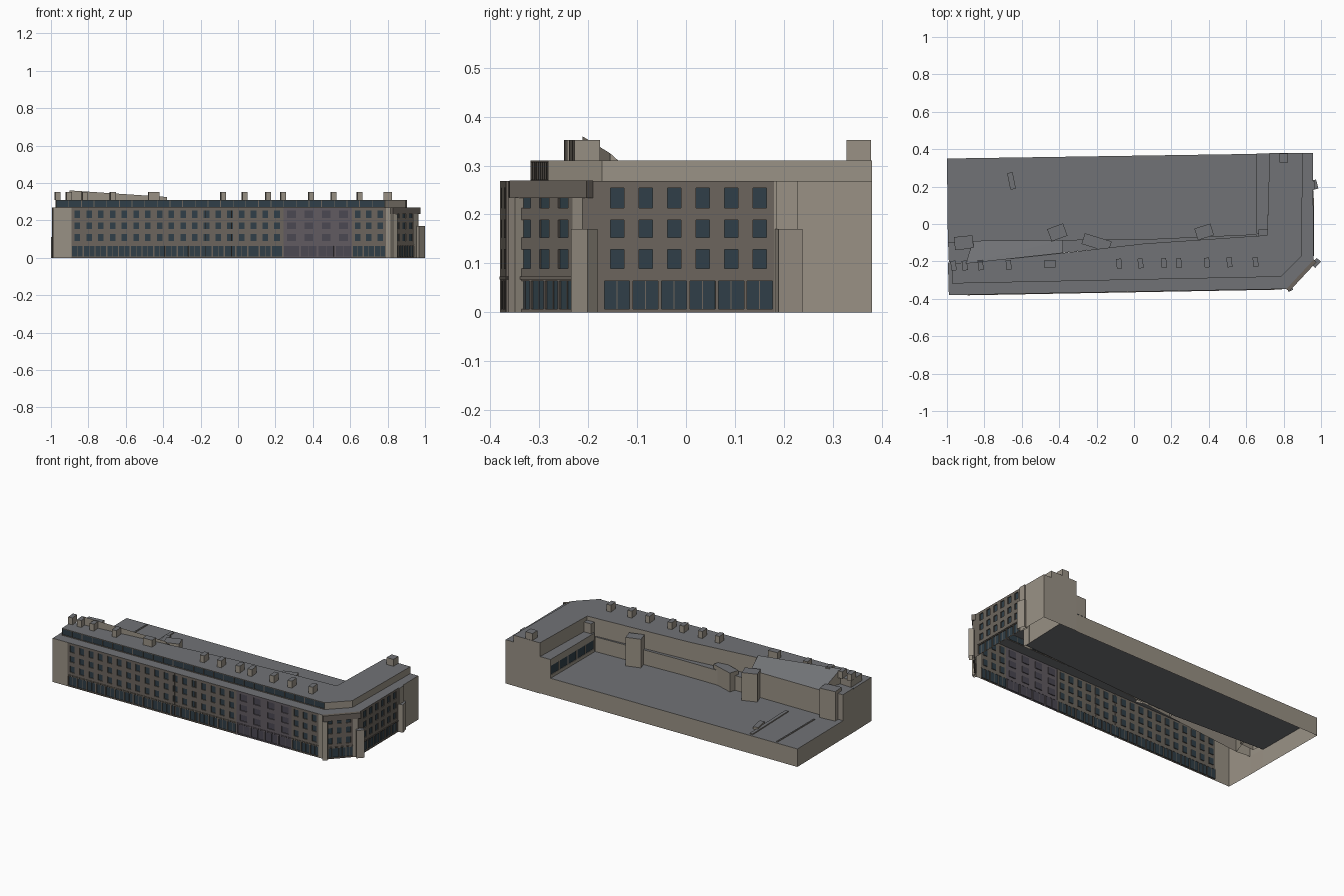
import bpy, bmesh, math
from mathutils import Vector

if "Cube" in bpy.data.objects:
    bpy.data.objects.remove(bpy.data.objects["Cube"])

def mat(name, c):
    m = bpy.data.materials.new(name)
    m.diffuse_color = (*c, 1)
    m.use_nodes = True
    m.node_tree.nodes["Principled BSDF"].inputs["Base Color"].default_value = m.diffuse_color
    return m

STONE = mat("pale_stone", (.32, .285, .235))
BRICK = mat("brown_facade", (.15, .13, .11))
PLUM = mat("plum_facade", (.12, .105, .12))
GLASS = mat("dark_glass", (.03, .05, .065))
PANE = mat("plum_glass", (.07, .065, .085))
ROOF = mat("grey_roof", (.165, .17, .18))
MATS = [STONE, BRICK, PLUM, GLASS, PANE, ROOF]

class Part:
    """Collects polygons with materials, then becomes one named object."""
    def __init__(self, name):
        self.name, self.bm = name, bmesh.new()

    def face(self, pts, m):
        f = self.bm.faces.new([self.bm.verts.new(p) for p in pts])
        f.material_index = MATS.index(m)

    def wall(self, a, b, z0, z1, m=STONE):
        self.face([(*a, z0), (*b, z0), (*b, z1), (*a, z1)], m)

    def cap(self, pts, z, m=ROOF):
        self.face([(*p, z) for p in pts], m)

    def prism(self, pts, z0, z1, m=STONE, top=ROOF):
        for a, b in zip(pts, pts[1:] + pts[:1]):
            self.wall(a, b, z0, z1, m)
        self.cap(pts, z1, top)

    def box(self, x, y, w, d, z0, z1, angle=0, m=STONE, top=ROOF, bottom=False):
        c, s = math.cos(angle), math.sin(angle)
        pts = [(x + c * u * w / 2 - s * v * d / 2, y + s * u * w / 2 + c * v * d / 2)
               for u, v in ((-1, -1), (1, -1), (1, 1), (-1, 1))]
        self.prism(pts, z0, z1, m, top)
        if bottom:
            self.cap(pts[::-1], z0, m)

    def strip(self, a, b, z0, z1, out, m=STONE):
        """Band along a wall, centred on its face."""
        a, b = Vector(a), Vector(b)
        c, d = (a + b) / 2, b - a
        self.box(c.x, c.y, d.length, out * 2, z0, z1, math.atan2(d.y, d.x), m, m, True)

    def windows(self, a, b, n, frac, zs, m=BRICK, glass=GLASS, depth=.005, mullion=False):
        """Wall panel whose odd cells are recessed windows."""
        a, b = Vector(a), Vector(b)
        d = b - a
        inn = Vector((-d.y, d.x)).normalized() * depth
        cuts = [0] + [(k + .5 + h * frac / 2) / n for k in range(n) for h in (-1, 1)] + [1]
        for i in range(len(cuts) - 1):
            p, q = a + d * cuts[i], a + d * cuts[i + 1]
            for j in range(len(zs) - 1):
                z0, z1 = zs[j], zs[j + 1]
                if not (i % 2 and j % 2):
                    self.wall(p, q, z0, z1, m)
                    continue
                pi, qi = p + inn, q + inn
                self.wall(pi, qi, z0, z1, glass)
                self.wall(p, pi, z0, z1, m)
                self.wall(qi, q, z0, z1, m)
                for z in (z0, z1):
                    self.face([(*p, z), (*q, z), (*qi, z), (*pi, z)], m)
                if mullion:
                    c, t = (pi + qi) / 2, d.normalized() * .001
                    self.strip(c - t, c + t, z0, z1, .002, m)

    def done(self):
        me = bpy.data.meshes.new(self.name)
        bmesh.ops.remove_doubles(self.bm, verts=self.bm.verts, dist=1e-5)
        bmesh.ops.recalc_face_normals(self.bm, faces=self.bm.faces)
        self.bm.to_mesh(me)
        for m in MATS:
            me.materials.append(m)
        bpy.context.collection.objects.link(bpy.data.objects.new(self.name, me))

EAVE, TOP, YARD = .268, .31, .11
UPPER = [.07, .09, .128, .153, .189, .213, .254, EAVE]
SHOP = [0, .007, .064, .07]

# street outline, setback outline and courtyard-side roof edge
outer = [(-.995, -.205), (-.99, -.38), (.835, -.347), (.961, -.212), (.956, .38)]
inner = [(-.975, -.205), (-.972, -.318), (.785, -.282), (.895, -.172), (.903, .38)]
rear = [(.725, .38), (.712, -.06), (.05, -.105), (-.38, -.155), (-.9, -.212), (-.975, -.205)]

def front(x):
    return (x, -.38 + .033 * (x + .99) / 1.825)

def storeys(part, a, b, n, frac, shops, m=BRICK, glass=GLASS):
    part.windows(a, b, n, frac, UPPER, m, glass)
    part.windows(a, b, shops, .88, SHOP, m, glass, .006, True)
    part.strip(a, b, .067, .073, .003, m)

# long front facade: blank ends around three window runs
p = Part("front_facade")
p.wall(front(-.99), front(-.89), 0, EAVE)
storeys(p, front(-.89), front(.24), 18, .48, 18)
storeys(p, front(.24), front(.61), 4, .5, 4, PLUM, PANE)
storeys(p, front(.61), front(.79), 3, .48, 3)
p.wall(front(.79), front(.835), 0, EAVE)
for x in (-.175, -.035, .24):
    p.strip(front(x - .002), front(x + .002), 0, EAVE, .004, BRICK)
p.done()

# chamfered corner with its deep fascia and flanking piers
p = Part("corner_facade")
c0, c1 = Vector(outer[2]), Vector(outer[3])
mid = c0.lerp(c1, .85)
storeys(p, c0, mid, 3, .52, 4)
p.wall(mid, c1, 0, EAVE)
p.strip((.822, -.354), (.968, -.197), .234, EAVE + .001, .01, BRICK)
p.box(.835, -.348, .028, .02, 0, .235, .5)
p.box(.973, -.208, .045, .03, 0, .17, .82)
p.done()

# right facade with piers and blank end
p = Part("right_facade")
xr = lambda y: (.961 - .005 * (y + .212) / .592, y)
p.wall(xr(-.212), xr(-.17), 0, EAVE, BRICK)
storeys(p, xr(-.17), xr(.18), 6, .48, 6)
p.wall(xr(.18), xr(.38), 0, EAVE)
p.box(.965, .21, .03, .05, 0, .17, .25)
p.box(.96, .207, .01, .045, .17, EAVE)
p.done()

# end walls: left gable and the back of the right wing
p = Part("end_walls")
p.wall((-.995, -.1), outer[0], 0, EAVE)
p.wall(outer[0], outer[1], 0, EAVE)
p.face([(.956, .38, 0), (.956, .38, EAVE), (.903, .38, EAVE), (.903, .38, TOP),
        (.725, .38, TOP), (.725, .38, 0)], STONE)
p.done()

# ledge, setback top storey and flat roof
p = Part("roof_ledge")
for i in range(4):
    p.cap([outer[i], outer[i + 1], inner[i + 1], inner[i]], EAVE)
p.done()
p = Part("setback_storey")
p.wall(inner[0], inner[1], EAVE, TOP)
p.windows(inner[1], inner[2], 26, .94, [EAVE, .272, .306, TOP], depth=.003)
p.wall(inner[2], inner[3], EAVE, TOP)
p.wall(inner[3], inner[4], EAVE, TOP)
p.done()
p = Part("main_roof")
p.cap(inner + rear[:-1], TOP)
p.done()
p = Part("courtyard_walls")
for a, b in zip(rear, rear[1:]):
    p.wall(a, b, YARD, TOP)
p.done()

# low courtyard podium, open underneath
p = Part("courtyard_podium")
p.cap([(-1, .35), (.725, .376), (.712, -.06), (.05, -.105), (-.4, -.13), (-.995, -.1)], YARD)
p.wall((-1, .35), (.725, .376), 0, YARD)
p.wall((-1, .35), (-.995, -.1), 0, YARD)
p.box(-.675, .16, .02, .36, YARD, YARD + .006, .03)
p.box(-.855, .16, .008, .36, YARD, YARD + .005)
p.box(-.655, .23, .03, .09, YARD, YARD + .015, .2)
p.done()

# lower additions facing the courtyard
p = Part("right_wing_annex")
a, b = (.655, .376), (.655, -.05)
p.windows(a, b, 5, .9, [YARD, .13, .185, .225], STONE, GLASS, .003)
p.wall(b, (.712, -.055), YARD, .225)
p.wall((.725, .377), a, YARD, .225)
p.cap([a, b, (.712, -.055), (.725, .377)], .225)
p.done()
p = Part("rear_annexes")
p.prism([(.655, -.055), (.655, -.066), (.05, -.106), (-.38, -.154), (-.38, -.085), (.1, -.08)], YARD, .2)
p.box(-.2, -.1, .15, .06, YARD, .225, -.3)
p.prism([(-.99, -.204), (-.9, -.211), (-.86, -.1), (-.994, -.1)], YARD, EAVE)
p.done()
p = Part("stair_towers")
p.box(.375, -.042, .09, .065, YARD, .285, .3)
p.box(-.41, -.045, .09, .07, YARD, .28, .35)
p.box(.69, -.055, .05, .05, YARD, .285)
p.box(-.91, -.1, .1, .07, YARD, .29, .1)
p.done()

# sloping roof at the left rear
p = Part("sloping_rear_roof")
A, B, C, D = (-.9, -.212, .36), (-.38, -.155, .325), (-.38, -.085, .262), (-.86, -.09, .262)
p.face([A, B, C], ROOF)
p.face([A, C, D], ROOF)
p.wall(C[:2], D[:2], YARD, C[2])
p.face([A, B, (*B[:2], TOP), (*A[:2], TOP)], STONE)
p.face([B, C, (*C[:2], YARD), (*B[:2], YARD)], STONE)
p.face([D, A, (*A[:2], YARD), (*D[:2], YARD)], STONE)
p.done()

# chimneys along the ridge and one on the right wing
p = Part("chimneys")
for x in (-.965, -.905, -.82, -.67, -.08, .035, .16, .24, .39, .51, .65):
    p.box(x, -.211 + .012 * x, .028, .052, TOP, .352, .1)
p.box(-.45, -.215, .06, .04, TOP, .352, .05)
p.box(.8, .353, .046, .05, TOP, .352)
p.done()
